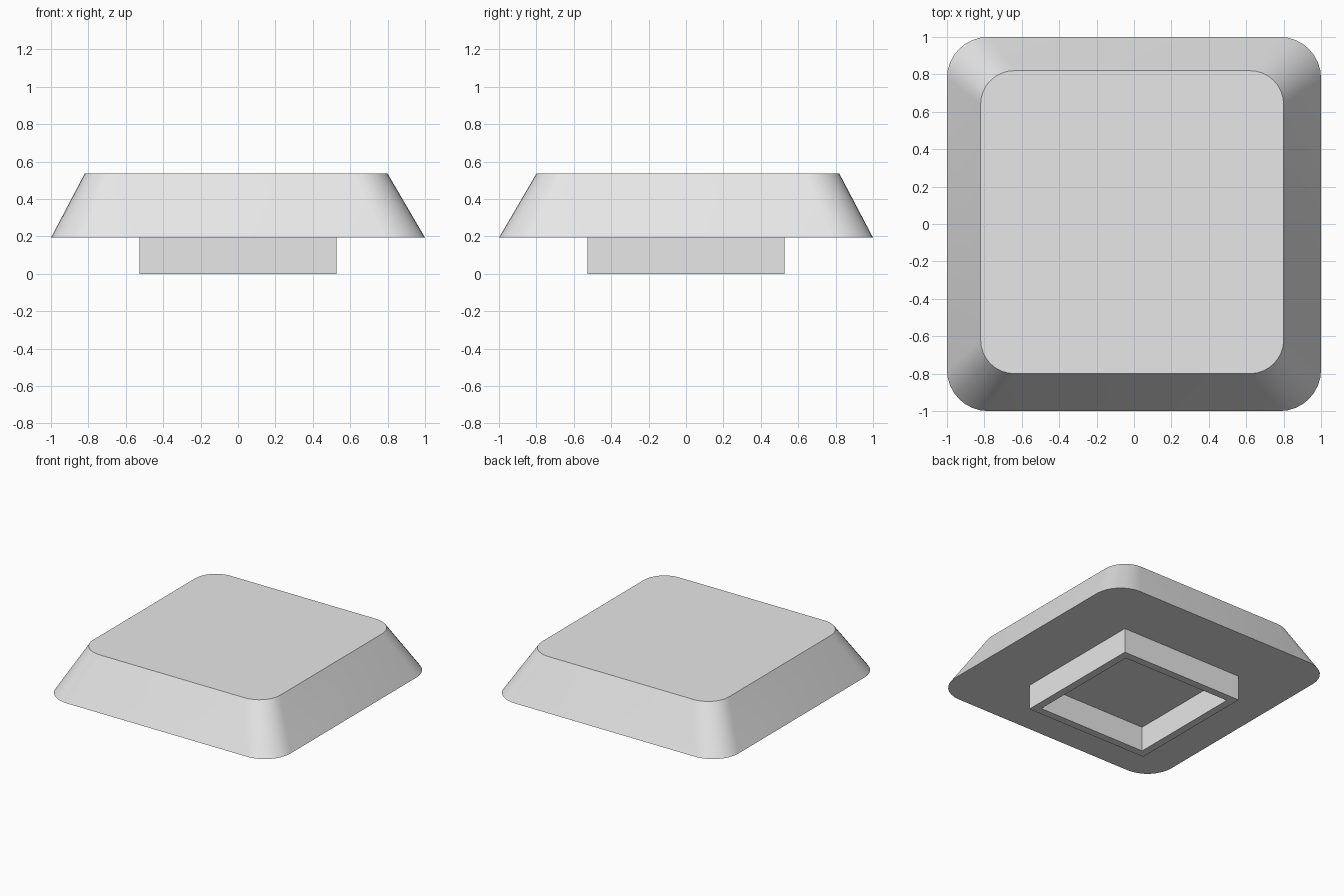
import bpy
import bmesh
import math

cube = bpy.data.objects.get("Cube")
if cube:
    bpy.data.objects.remove(cube, do_unlink=True)

CAP_BOTTOM, CAP_TOP = 0.193, 0.535

grey = bpy.data.materials.new("light grey plastic")
grey.use_nodes = True
colour = (0.8, 0.8, 0.8, 1)
grey.diffuse_color = colour
grey.node_tree.nodes["Principled BSDF"].inputs["Base Color"].default_value = colour


def rounded_square(half, radius, centre, z, steps=8):
    """Counter-clockwise loop of points; a zero radius gives four plain corners."""
    points = []
    for corner in range(4):
        turn = corner * math.pi / 2
        mid = turn + math.pi / 4
        cx = centre[0] + math.copysign(half - radius, math.cos(mid))
        cy = centre[1] + math.copysign(half - radius, math.sin(mid))
        for i in range(steps + 1 if radius else 1):
            a = turn + i / steps * math.pi / 2
            points.append((cx + radius * math.cos(a), cy + radius * math.sin(a), z))
    return points


def loft(name, loops, closed_ring=False):
    """Skin successive loops; cap the ends, or join the last loop to the first."""
    bm = bmesh.new()
    rings = [[bm.verts.new(p) for p in loop] for loop in loops]
    pairs = list(zip(rings, rings[1:]))
    if closed_ring:
        pairs.append((rings[-1], rings[0]))
    else:
        bm.faces.new(rings[0][::-1])
        bm.faces.new(rings[-1])
    for low, high in pairs:
        n = len(low)
        for i in range(n):
            j = (i + 1) % n
            bm.faces.new((low[i], low[j], high[j], high[i]))
    bmesh.ops.recalc_face_normals(bm, faces=bm.faces[:])
    mesh = bpy.data.meshes.new(name)
    bm.to_mesh(mesh)
    bm.free()
    mesh.materials.append(grey)
    obj = bpy.data.objects.new(name, mesh)
    bpy.context.collection.objects.link(obj)
    return obj


# Tapered cap with rounded corners and a slightly offset flat top
cap = loft("key_cap", [
    rounded_square(1.0, 0.22, (0, 0), CAP_BOTTOM),
    rounded_square(0.81, 0.18, (-0.01, 0.01), CAP_TOP),
])
bpy.ops.object.select_all(action="DESELECT")
cap.select_set(True)
bpy.context.view_layer.objects.active = cap
bpy.ops.object.shade_smooth_by_angle(angle=math.radians(30))

# Hollow square collar underneath
OUTER, INNER = 0.527, 0.467
loft("stem_collar", [
    rounded_square(half, 0, (0, 0), z)
    for half, z in ((OUTER, 0), (OUTER, CAP_BOTTOM), (INNER, CAP_BOTTOM), (INNER, 0))
], closed_ring=True)
